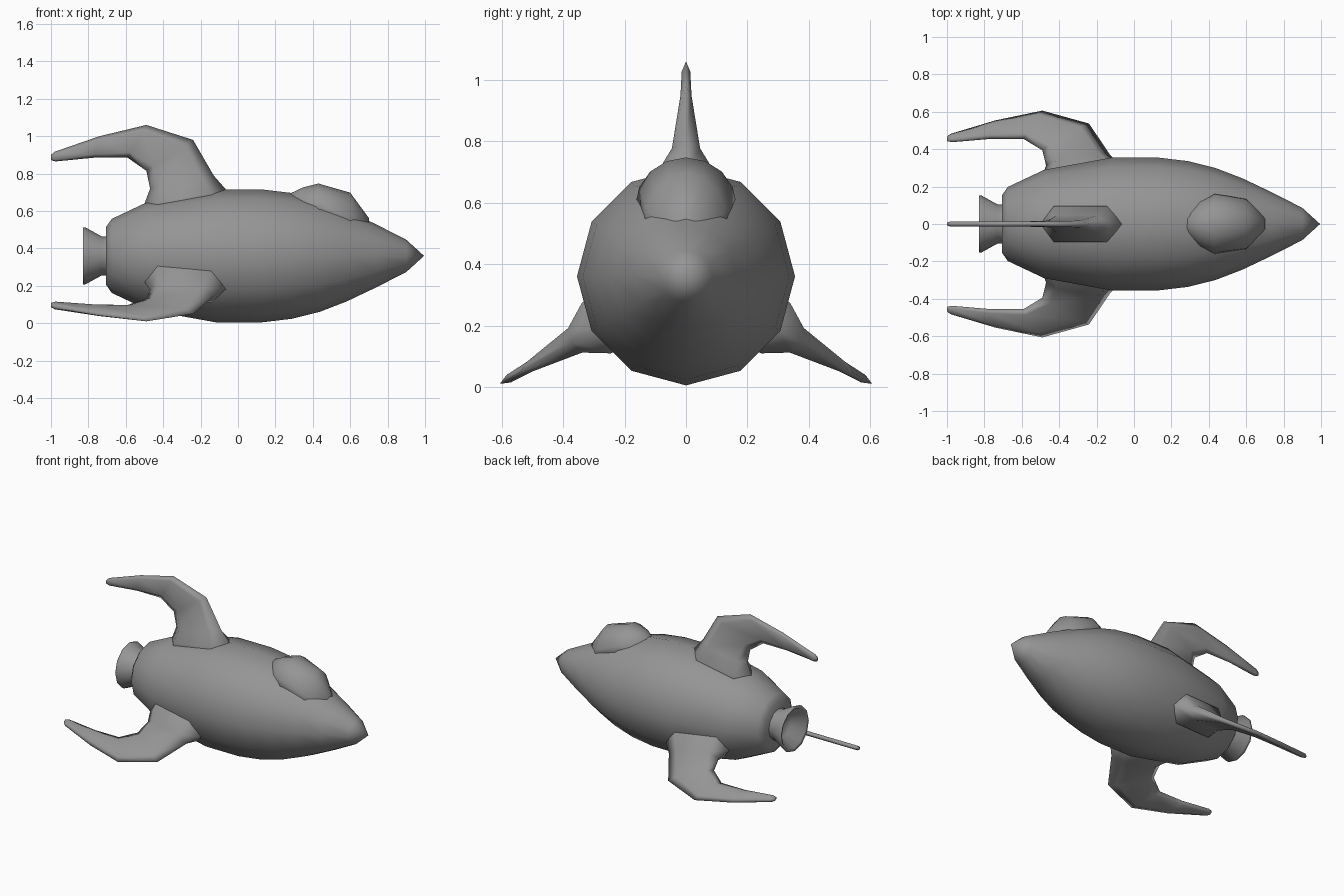
import bpy, bmesh
from math import sin, cos, pi, radians
from mathutils import Matrix, Vector

cube = bpy.data.objects.get("Cube")
if cube:
    bpy.data.objects.remove(cube)

AXIS = 0.36  # height of the hull's long axis

grey = bpy.data.materials.new("plain grey")
grey.use_nodes = True
grey.diffuse_color = (0.3, 0.3, 0.3, 1)
grey.node_tree.nodes["Principled BSDF"].inputs["Base Color"].default_value = (0.3, 0.3, 0.3, 1)


def loft(name, rings, matrix=None, caps=True):
    """Skin a list of equal-length closed rings."""
    bm = bmesh.new()
    loops = [[bm.verts.new(p) for p in ring] for ring in rings]
    n = len(loops[0])
    for a, b in zip(loops, loops[1:]):
        for i in range(n):
            j = (i + 1) % n
            bm.faces.new((a[i], a[j], b[j], b[i]))
    if caps:
        bm.faces.new(loops[0])
        bm.faces.new(loops[-1])
    bmesh.ops.remove_doubles(bm, verts=bm.verts, dist=0.0005)
    bmesh.ops.recalc_face_normals(bm, faces=bm.faces)
    if matrix:
        bm.transform(matrix)
    for f in bm.faces:
        f.smooth = True
    mesh = bpy.data.meshes.new(name)
    bm.to_mesh(mesh)
    bm.free()
    mesh.materials.append(grey)
    obj = bpy.data.objects.new(name, mesh)
    bpy.context.collection.objects.link(obj)
    return obj


def lathe(name, profile, sides=12):
    """Spin (x, radius) points around the long axis."""
    rings = [[(x, r * cos(2 * pi * i / sides), AXIS + r * sin(2 * pi * i / sides))
              for i in range(sides)] for x, r in profile]
    return loft(name, rings, caps=False)


# Hull
lathe("hull", [(-0.705, 0), (-0.705, 0.155), (-0.675, 0.198), (-0.48, 0.29),
               (-0.12, 0.355), (0.13, 0.355), (0.29, 0.336), (0.44, 0.298),
               (0.58, 0.244), (0.74, 0.168), (0.90, 0.086), (0.995, 0)])

# Exhaust nozzle, flared and hollow
lathe("nozzle", [(-0.69, 0.105), (-0.73, 0.105), (-0.815, 0.152), (-0.83, 0.152),
                 (-0.825, 0.135), (-0.74, 0.085), (-0.72, 0)])

# Canopy bump: elliptical arches of x, top, half width, foot height
canopy = []
for x, top, w, foot in [(0.26, 0.685, 0.05, 0.60), (0.35, 0.727, 0.125, 0.60),
                        (0.43, 0.747, 0.165, 0.59), (0.60, 0.698, 0.14, 0.50),
                        (0.70, 0.562, 0.05, 0.45)]:
    canopy.append([(x, w * cos(pi * i / 8), foot + (top - foot) * sin(pi * i / 8))
                   for i in range(9)])
loft("canopy", canopy)

# Swept fins: leading point, trailing point and half thickness per section
SECTIONS = [((-0.06, 0.64), (-0.50, 0.58), 0.095),
            ((-0.06, 0.71), (-0.50, 0.64), 0.095),
            ((-0.13, 0.79), (-0.47, 0.72), 0.046),
            ((-0.24, 0.98), (-0.49, 0.815), 0.018),
            ((-0.49, 1.06), (-0.59, 0.885), 0.014),
            ((-0.74, 1.00), (-0.77, 0.885), 0.014),
            ((-0.98, 0.917), (-0.975, 0.865), 0.014),
            ((-1.00, 0.90), (-1.00, 0.872), 0.008)]


def fin_ring(lead, trail, t):
    a, b = Vector((lead[0], 0, lead[1] - AXIS)), Vector((trail[0], 0, trail[1] - AXIS))
    side = Vector((0, t, 0))
    p, q = a.lerp(b, 0.19), a.lerp(b, 0.84)
    return [a, p + side, q + side, b, q - side, p - side]


for name, angle in (("top_fin", 0), ("front_fin", 120), ("back_fin", -120)):
    place = Matrix.Translation((0, 0, AXIS)) @ Matrix.Rotation(radians(angle), 4, "X")
    loft(name, [fin_ring(*s) for s in SECTIONS], place)
